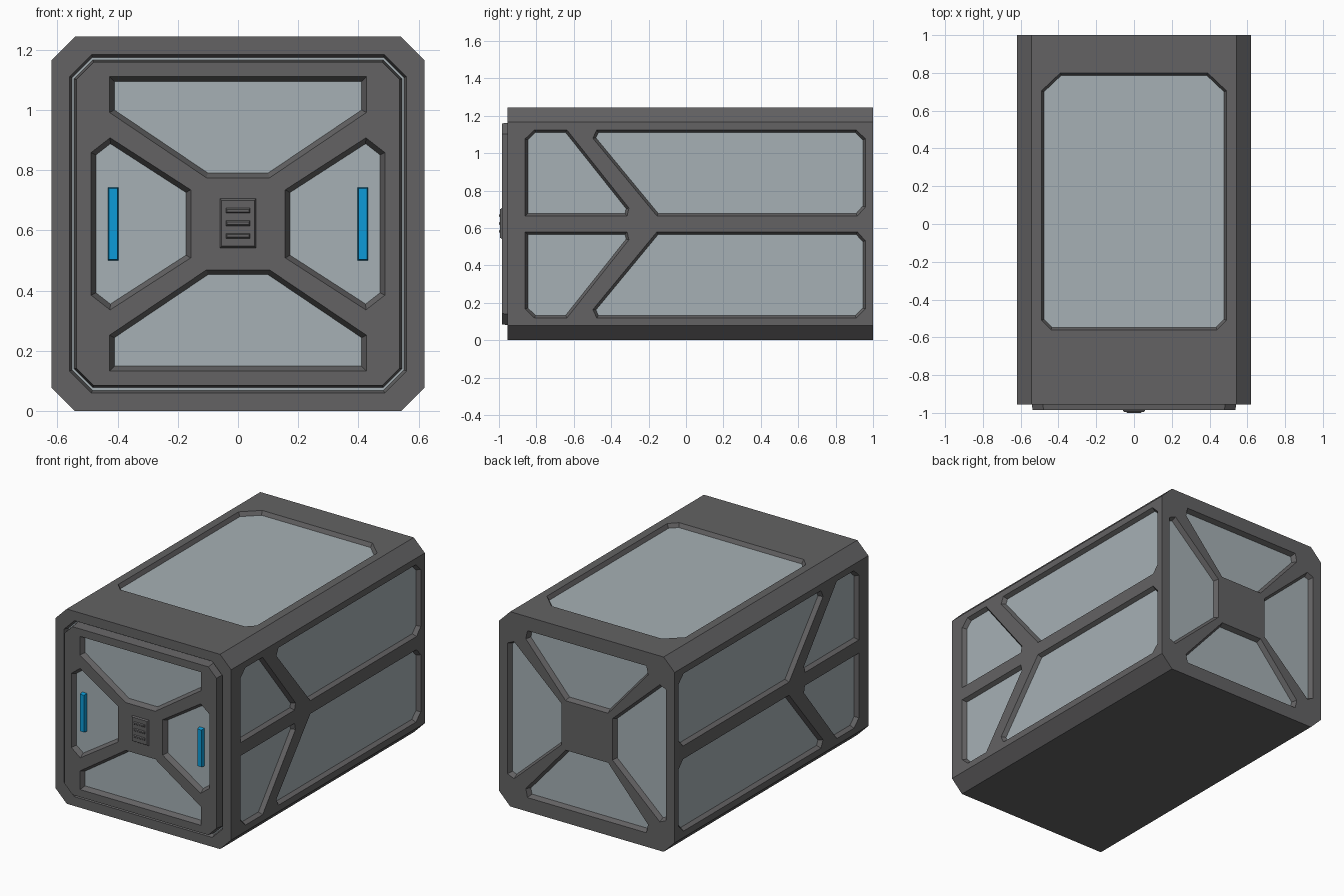
import bpy, bmesh
from mathutils import Vector

if "Cube" in bpy.data.objects:
    bpy.data.objects.remove(bpy.data.objects["Cube"])

MID = 0.622  # mirror height of all panel layouts


def material(name, rgb):
    m = bpy.data.materials.new(name)
    m.diffuse_color = (*rgb, 1)
    m.use_nodes = True
    m.node_tree.nodes["Principled BSDF"].inputs["Base Color"].default_value = m.diffuse_color
    return m


FRAME = material("dark grey frame", (0.125, 0.123, 0.126))
GLASS = material("pale grey panel", (0.38, 0.435, 0.46))
BLUE = material("blue handle", (0.004, 0.33, 0.69))


def offset(pts, d):
    """Move every edge of a convex outline inwards by d."""
    p = [Vector(q) for q in pts]
    area = sum(a.x * b.y - a.y * b.x for a, b in zip(p, p[1:] + p[:1]))
    if area < 0:
        p.reverse()
    out = []
    for i, b in enumerate(p):
        e1 = (b - p[i - 1]).normalized()
        e2 = (p[(i + 1) % len(p)] - b).normalized()
        n1, n2 = Vector((-e1.y, e1.x)), Vector((-e2.y, e2.x))
        out.append(b + (n1 + n2) * d / (1 + n1.dot(n2)))
    return out


def place(axis, u, v, w):
    """Outline coordinates u, v and position w along the axis."""
    return {"x": (w, u, v), "y": (u, w, v), "z": (u, v, w)}[axis]


def prism(bm, pts, axis, w0, w1, inset0=0.0, inset1=0.0):
    a = [bm.verts.new(place(axis, q.x, q.y, w0)) for q in offset(pts, inset0)]
    b = [bm.verts.new(place(axis, q.x, q.y, w1)) for q in offset(pts, inset1)]
    faces = [bm.faces.new(a), bm.faces.new(b)]
    for i in range(len(a)):
        j = (i + 1) % len(a)
        faces.append(bm.faces.new((a[i], a[j], b[j], b[i])))
    bmesh.ops.recalc_face_normals(bm, faces=faces)


def pocket(bm, pts, axis, surface, depth, bevel):
    """Tapered cutter; signed depth goes from the surface inwards."""
    prism(bm, pts, axis, surface - depth * 0.4, surface + depth, -bevel * 0.4, bevel)


def finish(bm, name, *mats):
    me = bpy.data.meshes.new(name)
    bm.to_mesh(me)
    bm.free()
    for m in mats:
        me.materials.append(m)
    ob = bpy.data.objects.new(name, me)
    bpy.context.collection.objects.link(ob)
    return ob


def carve(ob, cutter_bm, floors):
    """Cut the pockets, then colour the faces lying on the pocket floors."""
    cutter = finish(cutter_bm, "pocket_cutter", FRAME)
    mod = ob.modifiers.new("pockets", "BOOLEAN")
    mod.object, mod.operation, mod.solver = cutter, "DIFFERENCE", "EXACT"
    dg = bpy.context.evaluated_depsgraph_get()
    me = bpy.data.meshes.new_from_object(ob.evaluated_get(dg))
    ob.modifiers.clear()
    ob.data = me
    bpy.data.objects.remove(cutter)
    me.materials.clear()
    me.materials.append(FRAME)
    me.materials.append(GLASS)
    for f in me.polygons:
        f.material_index = int(any(
            abs(f.normal[a]) > 0.99 and abs(f.center[a] - w) < 0.002 for a, w in floors))


def octagon(x, z0, z1, c):
    return [(-x + c, z0), (x - c, z0), (x, z0 + c), (x, z1 - c),
            (x - c, z1), (-x + c, z1), (-x, z1 - c), (-x, z0 + c)]


def flip_v(pts):
    return [(u, 2 * MID - v) for u, v in pts]


def flip_u(pts):
    return [(-u, v) for u, v in pts]


# container body
bm = bmesh.new()
prism(bm, octagon(0.62, 0, 1.244, 0.078), "y", -0.955, 1.0)
body = finish(bm, "container_body", FRAME)

cut = bmesh.new()
# side panels, four on each side
small = [(-0.81, 1.125), (-0.637, 1.125), (-0.305, 0.707), (-0.315, 0.664),
         (-0.86, 0.664), (-0.86, 1.077)]
large = [(-0.477, 1.125), (0.91, 1.125), (0.959, 1.077), (0.959, 0.712),
         (0.916, 0.664), (-0.155, 0.664), (-0.498, 1.08)]
for pts in (small, large, flip_v(small), flip_v(large)):
    for s in (-1, 1):
        pocket(cut, pts, "x", s * 0.62, -s * 0.025, 0.014)
# roof panel
roof = [(-0.44, -0.56), (0.44, -0.56), (0.49, -0.51), (0.49, 0.705),
        (0.39, 0.80), (-0.39, 0.80), (-0.49, 0.705), (-0.49, -0.51)]
pocket(cut, roof, "z", 1.244, -0.025, 0.013)
# back panels around an X brace
back_top = [(-0.42, 1.155), (0.42, 1.155), (0.432, 1.10), (0.15, 0.78),
            (-0.15, 0.78), (-0.432, 1.10)]
back_side = [(0.515, 1.06), (0.56, 1.04), (0.56, 0.204), (0.515, 0.184),
             (0.18, 0.49), (0.18, 0.754)]
for pts in (back_top, flip_v(back_top), back_side, flip_u(back_side)):
    pocket(cut, pts, "y", 1.0, -0.03, 0.014)
# door recess
pocket(cut, octagon(0.56, 0.06, 1.184, 0.073), "y", -0.955, 0.03, 0.009)
carve(body, cut, [(0, 0.595), (0, -0.595), (2, 1.219), (1, 0.97), (1, -0.925)])

# door with four recessed panels
bm = bmesh.new()
prism(bm, octagon(0.545, 0.077, 1.167, 0.062), "y", -0.92, -0.985, 0, 0.008)
door = finish(bm, "door", FRAME)
cut = bmesh.new()
door_top = [(-0.427, 1.111), (0.427, 1.111), (0.427, 0.992), (0.105, 0.775),
            (-0.105, 0.775), (-0.427, 0.992)]
door_side = [(0.425, 0.908), (0.488, 0.859), (0.488, 0.385), (0.425, 0.336),
             (0.157, 0.509), (0.157, 0.735)]
for pts in (door_top, flip_v(door_top), door_side, flip_u(door_side)):
    pocket(cut, pts, "y", -0.985, 0.03, 0.016)
carve(door, cut, [(1, -0.955)])


def rect(x, z, hw, hh):
    return [(x - hw, z - hh), (x + hw, z - hh), (x + hw, z + hh), (x - hw, z + hh)]


# blue handles
for side, x in (("left", -0.415), ("right", 0.415)):
    bm = bmesh.new()
    prism(bm, rect(x, MID, 0.018, 0.122), "y", -0.95, -0.982, 0, 0.004)
    finish(bm, side + "_handle", BLUE)

# central lock plate with three louvres
bm = bmesh.new()
prism(bm, rect(0, 0.624, 0.063, 0.085), "y", -0.98, -0.994, 0, 0.009)
finish(bm, "lock_plate", FRAME)
bm = bmesh.new()
for z in (0.582, 0.624, 0.666):
    prism(bm, rect(0, z, 0.042, 0.010), "y", -0.992, -1.0, 0, 0.006)
finish(bm, "lock_louvres", FRAME)
